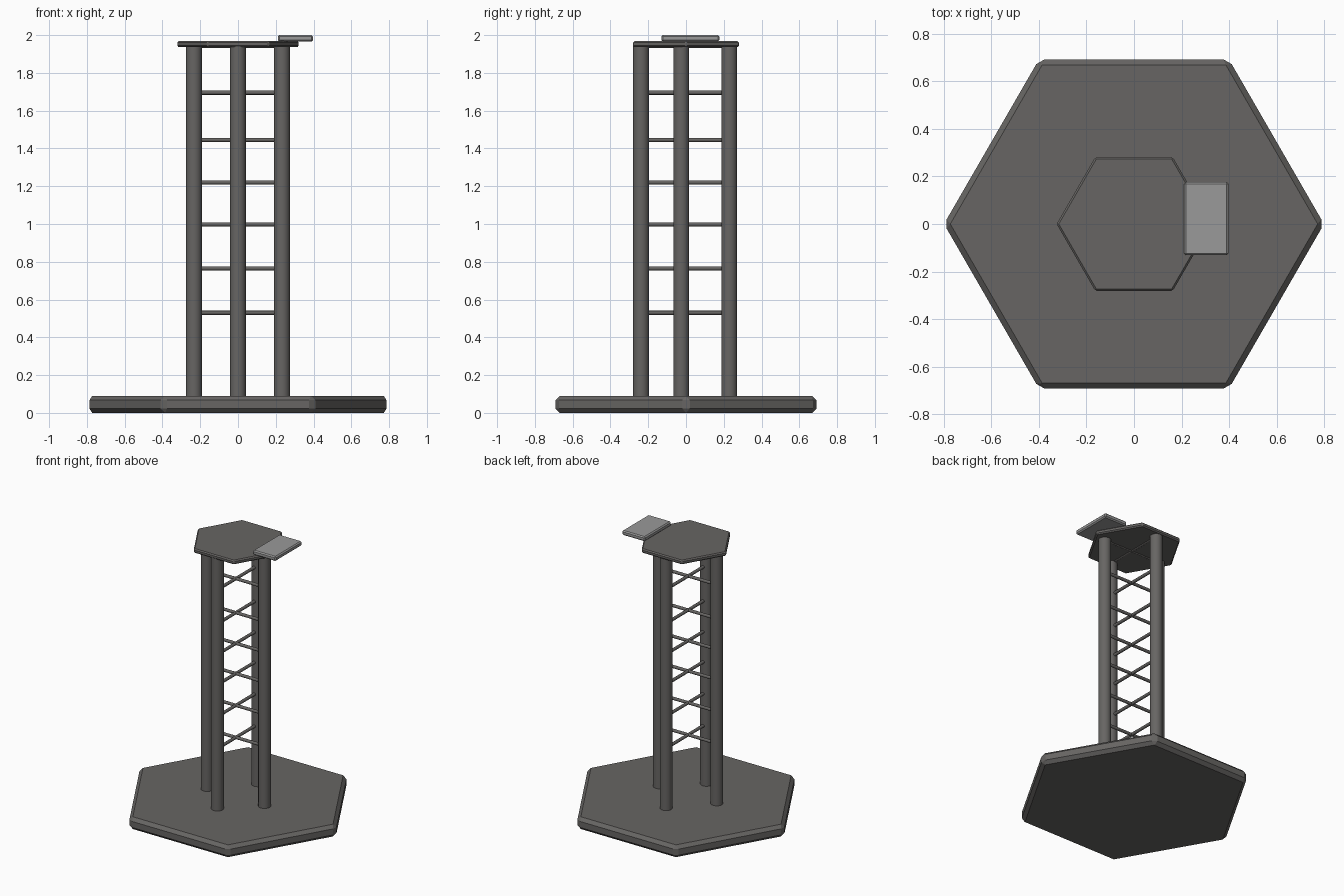
import bpy
from math import radians

if "Cube" in bpy.data.objects:
    bpy.data.objects.remove(bpy.data.objects["Cube"])


def material(name, color):
    m = bpy.data.materials.new(name)
    m.diffuse_color = color
    m.use_nodes = True
    m.node_tree.nodes["Principled BSDF"].inputs["Base Color"].default_value = m.diffuse_color
    return m


DARK = material("dark_grey", (0.135, 0.13, 0.125, 1))
LIGHT = material("light_grey", (0.32, 0.32, 0.32, 1))


def finish(ob, name, mat, bevel=0.0):
    ob.name = name
    ob.data.materials.append(mat)
    if bevel:
        bpy.ops.object.transform_apply(location=False, rotation=True, scale=True)
        mod = ob.modifiers.new("bevel", 'BEVEL')
        mod.width = bevel
        mod.segments = 1
    return ob


def hex_plate(name, radius, z0, z1, bevel, y=0.0):
    # Corners of the hexagon lie on the x axis
    bpy.ops.mesh.primitive_cylinder_add(vertices=6, radius=radius, depth=z1 - z0,
                                        location=(0, y, (z0 + z1) / 2),
                                        rotation=(0, 0, radians(30)))
    finish(bpy.context.object, name, DARK, bevel)


def rod(name, radius, length, loc, rot=(0, 0, 0), sides=32):
    bpy.ops.mesh.primitive_cylinder_add(vertices=sides, radius=radius, depth=length,
                                        location=loc, rotation=rot)
    finish(bpy.context.object, name, DARK)
    bpy.ops.object.shade_smooth_by_angle()


# Hexagonal base and top
hex_plate("base", 0.798, 0.0, 0.09, 0.023)
hex_plate("top_plate", 0.325, 1.937, 1.968, 0.008)

# Four posts
POSTS = {"left": (-0.233, -0.025), "right": (0.233, -0.025),
         "front": (0.0, -0.238), "back": (0.0, 0.229)}
for side, (x, y) in POSTS.items():
    rod(side + "_post", 0.042, 1.87, (x, y, 1.015))

# Crossed rungs between opposite posts
for i, z in enumerate((0.53, 0.765, 0.998, 1.22, 1.445, 1.695, 1.943), 1):
    rod(f"side_rung_{i}", 0.011, 0.466, (0, -0.025, z), (0, radians(90), 0), 16)
    rod(f"depth_rung_{i}", 0.011, 0.466, (0, -0.005, z), (radians(90), 0, 0), 16)

# Small slab overhanging the top plate
bpy.ops.mesh.primitive_cube_add(size=1, location=(0.304, 0.023, 1.983))
slab = bpy.context.object
slab.scale = (0.186, 0.308, 0.034)
finish(slab, "top_slab", LIGHT, 0.008)
